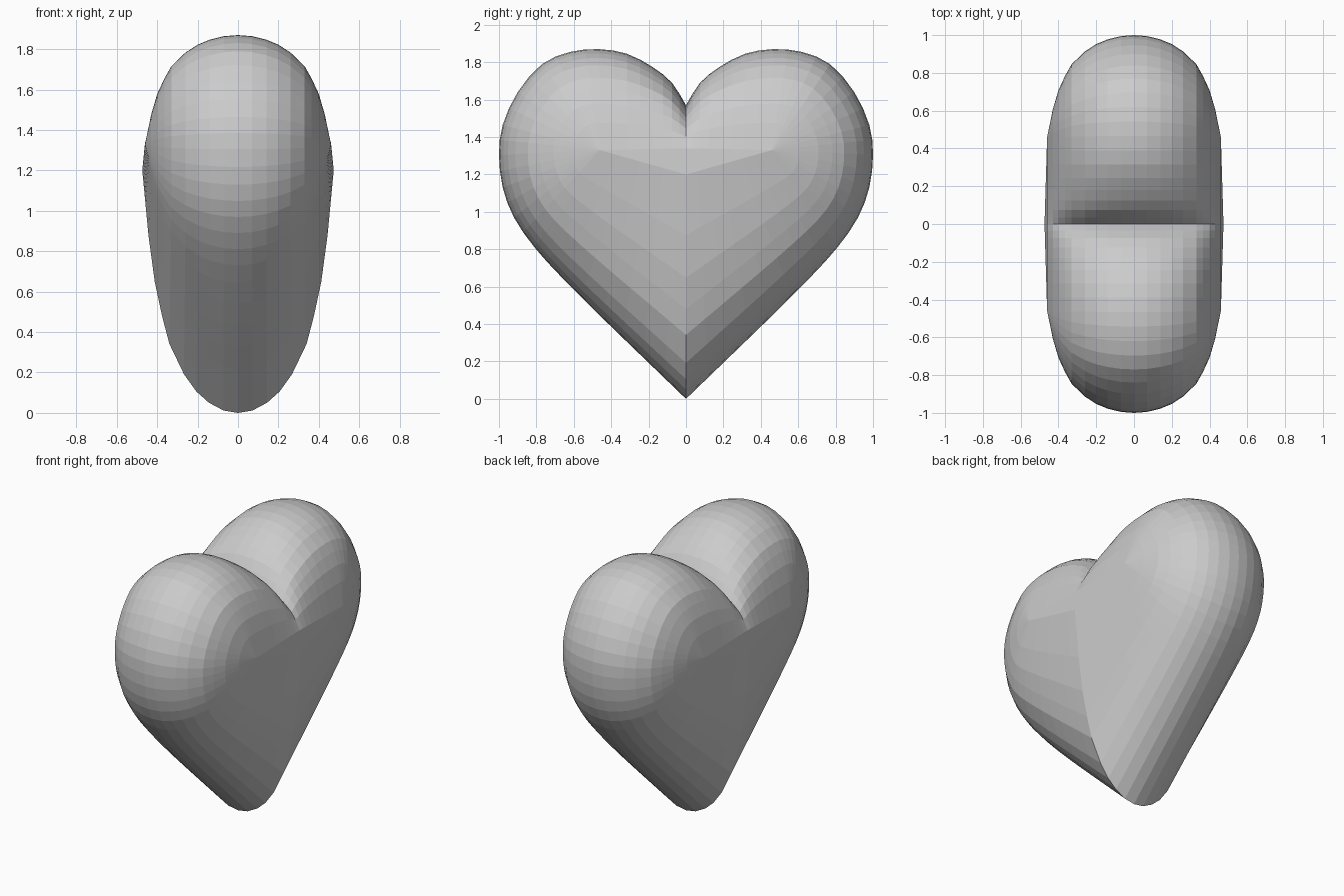
import bpy, bmesh
from mathutils import Vector

cube = bpy.data.objects.get("Cube")
if cube:
    bpy.data.objects.remove(cube)

# Half outline (y, z) from the cleft, around the lobe, to the bottom tip
OUTLINE = [(0, 1.57), (.075, 1.69), (.18, 1.775), (.315, 1.845), (.465, 1.87),
           (.62, 1.855), (.77, 1.79), (.9, 1.64), (.98, 1.465), (1, 1.305),
           (.98, 1.13), (.92, .97), (.81, .81), (.66, .645), (.45, .435),
           (.23, .222), (0, 0)]
# Puffed section: (half thickness, share of the way out from the core)
SECTION = [(0, 1), (.07, .99), (.14, .958), (.2, .912), (.26, .84), (.33, .715),
           (.365, .6), (.4, .46), (.43, .27), (.46, 0)]
LOBE, CLEFT, TIP = Vector((.46, 1.33)), Vector((0, 1.34)), Vector((0, 1.2))


def smooth_path(points, steps):
    """Catmull-Rom path through the points."""
    pts = [Vector(p) for p in points]
    out = []
    for i in range(len(pts) - 1):
        p1, p2 = pts[i], pts[i + 1]
        p0 = pts[i - 1] if i else p1 * 2 - p2
        p3 = pts[i + 2] if i + 2 < len(pts) else p2 * 2 - p1
        for k in range(steps):
            t = k / steps
            out.append(p1 + (p2 - p0) * t / 2
                       + (p0 * 2 - p1 * 5 + p2 * 4 - p3) * t * t / 2
                       + (p1 * 3 - p0 - p2 * 3 + p3) * t ** 3 / 2)
    return out + [pts[-1]]


def core_of(p):
    """Core point that an outline point shrinks towards, and its lower weight."""
    if p.y > LOBE.y:
        return CLEFT.lerp(LOBE, min(1, p.x / LOBE.x)), 0
    w = max(0, 1 - p.x / .85) if p.y < 1 else 0
    return LOBE.lerp(TIP, w), w


# Quarter of the heart, rings running from the rim in to the core
bm = bmesh.new()
path = smooth_path(OUTLINE, 2)
rings = []
for x, s in SECTION:
    ring = []
    for p in path:
        core, w = core_of(p)
        q = core.lerp(p, s)
        ring.append(bm.verts.new((x * (1 + .03 * w), q.x, q.y)))
    rings.append(ring)
for a, b in zip(rings, rings[1:]):
    for i in range(len(path) - 1):
        bm.faces.new((a[i], a[i + 1], b[i + 1], b[i]))

# Close the flat cheek between the core points
bm.faces.new(rings[-1])
bmesh.ops.remove_doubles(bm, verts=bm.verts[:], dist=.002)
bmesh.ops.recalc_face_normals(bm, faces=bm.faces[:])
if sum(f.normal.x * f.calc_area() for f in bm.faces) < 0:
    bmesh.ops.reverse_faces(bm, faces=bm.faces[:])

mesh = bpy.data.meshes.new("heart")
bm.to_mesh(mesh)
bm.free()
heart = bpy.data.objects.new("heart", mesh)
bpy.context.collection.objects.link(heart)

# Mirror to the other side and the other lobe
mirror = heart.modifiers.new("mirror", "MIRROR")
mirror.use_axis = (True, True, False)
mirror.merge_threshold = .001

# Plain grey
grey = bpy.data.materials.new("light grey")
grey.use_nodes = True
colour = (.6, .6, .6, 1)
grey.diffuse_color = colour
grey.node_tree.nodes["Principled BSDF"].inputs["Base Color"].default_value = colour
mesh.materials.append(grey)
